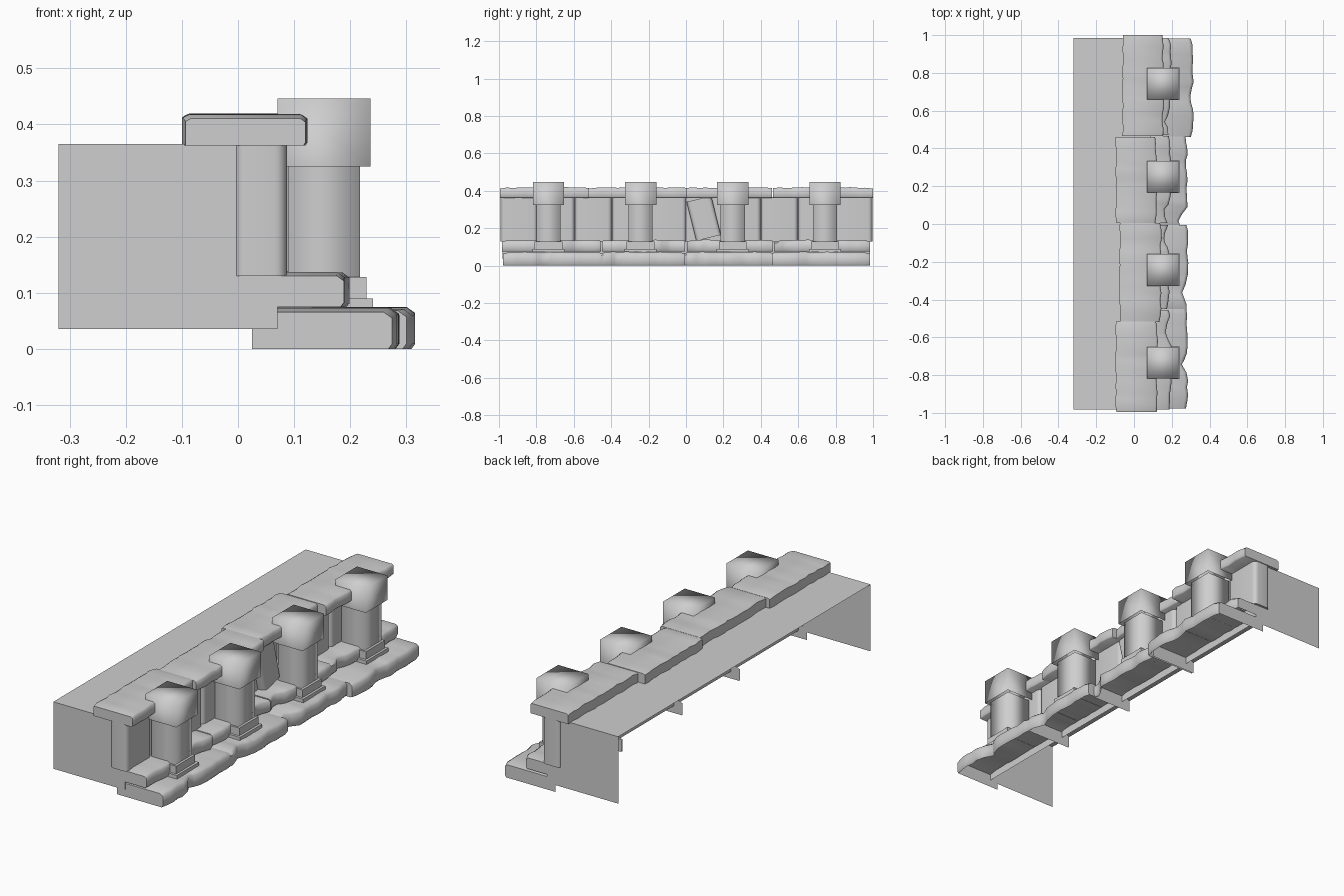
import bpy, bmesh, math, random
from mathutils import Matrix

random.seed(11)
if "Cube" in bpy.data.objects:
    bpy.data.objects.remove(bpy.data.objects["Cube"], do_unlink=True)

stone = bpy.data.materials.new("pale_stone")
stone.use_nodes = True
GREY = (0.62, 0.62, 0.62, 1)
stone.diffuse_color = GREY
stone.node_tree.nodes["Principled BSDF"].inputs["Base Color"].default_value = GREY


def finish(bm, name, angle=40):
    """Turn a bmesh into a shaded stone object."""
    bmesh.ops.recalc_face_normals(bm, faces=bm.faces)
    mesh = bpy.data.meshes.new(name)
    bm.to_mesh(mesh)
    bm.free()
    obj = bpy.data.objects.new(name, mesh)
    bpy.context.collection.objects.link(obj)
    mesh.materials.append(stone)
    bpy.ops.object.select_all(action="DESELECT")
    obj.select_set(True)
    bpy.context.view_layer.objects.active = obj
    bpy.ops.object.shade_smooth_by_angle(angle=math.radians(angle))
    return obj


def box_mesh(x, y, z, open_sides=()):
    """Box between (low, high) pairs on each axis, without the named sides."""
    bm = bmesh.new()
    bmesh.ops.create_cube(bm, size=1)
    bm.normal_update()
    directions = {"back": (-1, 0, 0), "top": (0, 0, 1), "bottom": (0, 0, -1)}
    gone = [f for f in bm.faces for side in open_sides
            if sum(a * b for a, b in zip(f.normal, directions[side])) > 0.5]
    bmesh.ops.delete(bm, geom=gone, context="FACES")
    for v in bm.verts:
        for i, (low, high) in enumerate((x, y, z)):
            v.co[i] = high if v.co[i] > 0 else low
    return bm


def slab(name, x, y, z, bevel, chip=0.01, notch=None, top_back=0.01, hollow=False, steps=14):
    """Weathered slab: a bevelled section lofted along y with a worn front.
    A notch (y, depth) bites into the front; hollow slabs lack underside and back."""
    bm = bmesh.new()
    rings = []
    for i in range(steps + 1):
        end = i in (0, steps)
        t = i / steps
        if not end:
            t += random.uniform(-0.25, 0.25) / steps
        yy = y[0] + (y[1] - y[0]) * t
        front = x[1] - chip * random.random() - (bevel * 0.4 if end else 0)
        if notch:
            front -= notch[1] * max(0, 1 - abs(yy - notch[0]) / 0.07)
        back = x[0] + (0 if hollow else random.uniform(0, 0.008))
        top = z[1] - random.uniform(0, 0.005) - (bevel * 0.3 if end else 0)
        section = ((back, z[0]), (front - bevel * 0.3, z[0]),
                   (front, z[0] + bevel * 0.4), (front, top - bevel * 0.5),
                   (front - bevel * 0.7, top), (back + top_back, top),
                   (back, top - bevel * 0.4))
        rings.append([bm.verts.new((px, yy, pz)) for px, pz in section])
    for a, b in zip(rings, rings[1:]):
        for j in range(len(a)):
            if hollow and j in (0, 5, 6):
                continue
            k = (j + 1) % len(a)
            bm.faces.new((a[j], a[k], b[k], b[j]))
    bm.faces.new(rings[0])
    bm.faces.new(rings[-1])
    bmesh.ops.delete(bm, geom=[v for v in bm.verts if not v.link_faces], context="VERTS")
    return finish(bm, name, 55)


# Plain fill behind the stonework, open at the back and underneath
finish(box_mesh((-0.32, 0.07), (-0.982, 0.985), (0.035, 0.365), ("back", "bottom")),
       "fill_block", 30)

# Courses of slabs: base, ledge and coping
BASE = ((-0.978, -0.45, 0.288, (-0.74, 0.03)), (-0.455, -0.005, 0.288, (-0.36, 0.025)),
        (-0.01, 0.468, 0.284, (0.02, 0.04)), (0.46, 0.983, 0.316, (0.66, 0.012)))
for i, (lo, hi, front, notch) in enumerate(BASE):
    slab(f"base_slab_{i + 1}", (0.025, front), (lo, hi), (0, 0.075),
         0.022, 0.01, notch, 0.02, True)
LEDGE = ((-0.983, -0.455, 0.2, (-0.56, 0.04)), (-0.45, -0.005, 0.19, (-0.08, 0.03)),
         (0.005, 0.465, 0.2, (0.06, 0.04)), (0.47, 0.985, 0.2, (0.55, 0.03)))
for i, (lo, hi, front, notch) in enumerate(LEDGE):
    slab(f"ledge_slab_{i + 1}", (0.045, front), (lo, hi), (0.075, 0.139),
         0.018, 0.012, notch, 0.028, True)
COPING = ((-0.995, -0.515, -0.1, 0.128), (-0.52, 0.005, -0.08, 0.148),
          (0.005, 0.46, -0.1, 0.125), (0.465, 1.0, -0.065, 0.16))
for i, (lo, hi, back, front) in enumerate(COPING):
    slab(f"coping_slab_{i + 1}", (back, front), (lo, hi), (0.362, 0.42), 0.014)


def upright(name, y, tilt=0.0, z=(0.13, 0.366), width=0.196):
    """Rounded upright block standing between ledge and coping."""
    bm = box_mesh((-0.007, 0.087), (-width / 2, width / 2), z)
    edges = [e for e in bm.edges if abs(e.verts[0].co.z - e.verts[1].co.z) > 0.1]
    bmesh.ops.bevel(bm, geom=edges, offset=0.022, segments=5, profile=0.5, affect="EDGES")
    mid = (z[0] + z[1]) / 2
    bmesh.ops.rotate(bm, cent=(0.04, 0, mid), matrix=Matrix.Rotation(tilt, 3, "X"), verts=bm.verts)
    bmesh.ops.translate(bm, vec=(0, y, 0), verts=bm.verts)
    return finish(bm, name, 35)


# Row of rounded uprights, one of them broken and leaning
for i in range(10):
    if i == 5:
        leaning = upright("leaning_upright", 0.095, math.radians(14), (0.145, 0.36), 0.135)
        leaning.location.x = 0.02
    else:
        upright(f"upright_{i + 1}", -0.893 + 0.199 * i)

# Square posts with stepped feet and heavy caps: half sizes, heights, open sides
POST_PARTS = (("post_foot", 0.088, 0.086, 0.072, 0.09, ("bottom",)),
              ("post_step", 0.076, 0.074, 0.088, 0.128, ("bottom",)),
              ("post_shaft", 0.064, 0.065, 0.126, 0.33, ("top", "bottom")),
              ("post_cap", 0.083, 0.084, 0.325, 0.446, ("bottom",)))
for i, y in enumerate((-0.735, -0.243, 0.25, 0.743)):
    for part, half_x, half_y, low, high, open_sides in POST_PARTS:
        bm = box_mesh((0.153 - half_x, 0.153 + half_x), (y - half_y, y + half_y),
                      (low, high), open_sides)
        finish(bm, f"{part}_{i + 1}", 95 if part in ("post_cap", "post_shaft") else 30)
